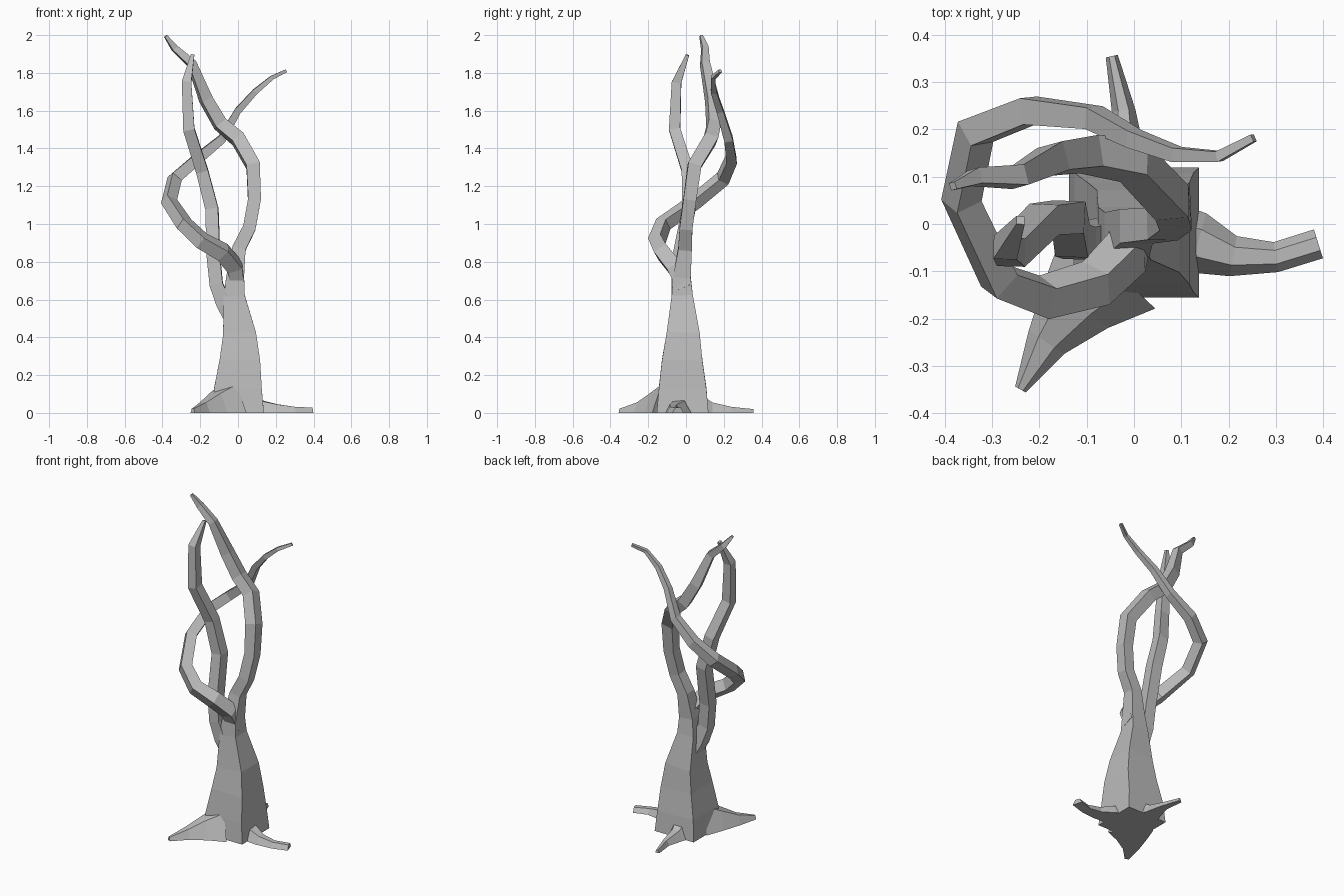
import bpy, bmesh, math
from mathutils import Vector

cube = bpy.data.objects.get("Cube")
if cube:
    bpy.data.objects.remove(cube, do_unlink=True)

bark = bpy.data.materials.new("grey_bark")
bark.use_nodes = True
GREY = (0.5, 0.5, 0.5, 1)
bark.diffuse_color = GREY
bark.node_tree.nodes["Principled BSDF"].inputs["Base Color"].default_value = GREY


def loft(name, rings):
    """Skin a list of equal-sized point rings and cap both ends."""
    bm = bmesh.new()
    loops = [[bm.verts.new(p) for p in ring] for ring in rings]
    n = len(loops[0])
    for a, b in zip(loops, loops[1:]):
        for i in range(n):
            j = (i + 1) % n
            bm.faces.new((a[i], a[j], b[j], b[i]))
    bm.faces.new(loops[0][::-1])
    bm.faces.new(loops[-1])
    bmesh.ops.recalc_face_normals(bm, faces=bm.faces)
    mesh = bpy.data.meshes.new(name)
    bm.to_mesh(mesh)
    bm.free()
    mesh.materials.append(bark)
    obj = bpy.data.objects.new(name, mesh)
    bpy.context.collection.objects.link(obj)
    return obj


def limb(name, path):
    """Square limb along (x, y, z, half width), carried without twisting."""
    pts = [Vector(p[:3]) for p in path]
    last = len(pts) - 1
    rings, side, old = [], Vector((1, 0, 0)), None
    for i, p in enumerate(pts):
        before = (p - pts[max(i - 1, 0)]).normalized()
        after = (pts[min(i + 1, last)] - p).normalized()
        t = (before + after).normalized()
        if old:
            side = old.rotation_difference(t) @ side
        side = (side - t * side.dot(t)).normalized()
        up, h, old = t.cross(side), path[i][3], t
        rings.append([p + side * h * a + up * h * b
                      for a, b in ((1, 1), (-1, 1), (-1, -1), (1, -1))])
    return loft(name, rings)


def root(name, path):
    """Flat-bottomed ridge along (x, y, half width, height)."""
    pts = [Vector((p[0], p[1], 0)) for p in path]
    rings = []
    for i, p in enumerate(pts):
        t = pts[min(i + 1, len(pts) - 1)] - pts[max(i - 1, 0)]
        s = Vector((-t.y, t.x, 0)).normalized()
        w, h = path[i][2:]
        rings.append([p + s * w * a + Vector((0, 0, h * b))
                      for a, b in ((1, 0), (0.45, 1), (-0.45, 1), (-1, 0))])
    return loft(name, rings)


# Tapering trunk that runs on into the tallest branch
limb("trunk_and_tall_branch", [
    (0, -.018, 0, .137), (0, -.018, .13, .126), (.01, -.02, .28, .107),
    (.008, -.015, .42, .087), (-.02, -.02, .62, .056), (-.015, -.022, .72, .047),
    (.005, -.005, .87, .036), (.06, .0, .98, .034), (.087, .02, 1.13, .034),
    (.08, .045, 1.31, .036), (.0, .13, 1.45, .036), (-.095, .148, 1.53, .034),
    (-.17, .138, 1.66, .031), (-.245, .1, 1.85, .022), (-.335, .1, 1.93, .017),
    (-.383, .08, 1.995, .008)])

# Branch that sweeps forward, round the side and across the back
limb("looping_branch", [
    (0, -.01, .66, .036), (-.015, -.06, .77, .04), (-.08, -.125, .85, .038),
    (-.19, -.155, .91, .035), (-.285, -.12, 1.0, .033), (-.365, .05, 1.12, .031),
    (-.335, .195, 1.24, .031), (-.22, .24, 1.34, .028), (-.085, .225, 1.45, .023),
    (.0, .18, 1.6, .018), (.09, .147, 1.7, .015), (.18, .143, 1.775, .011),
    (.253, .182, 1.81, .008)])

# Branch that leaves low on the side
limb("side_branch", [
    (-.02, -.025, .48, .04), (-.075, -.035, .58, .04), (-.115, -.04, .68, .035),
    (-.13, -.035, .83, .035), (-.138, .015, 1.08, .034), (-.19, .01, 1.28, .032),
    (-.26, -.06, 1.5, .03), (-.272, -.05, 1.75, .025), (-.24, .008, 1.895, .009)])

# Three spreading roots
root("left_root", [(.08, -.03, .075, .085), (.135, -.04, .065, .062),
                   (.21, -.068, .043, .045), (.3, -.07, .032, .032),
                   (.39, -.042, .032, .028)])
root("back_root", [(-.02, .07, .08, .1), (-.025, .14, .05, .055),
                   (-.022, .24, .025, .032), (-.047, .355, .013, .02)])
root("front_root", [(-.05, -.09, .13, .15), (-.12, -.165, .085, .105),
                    (-.185, -.25, .045, .055), (-.24, -.35, .013, .022)])
